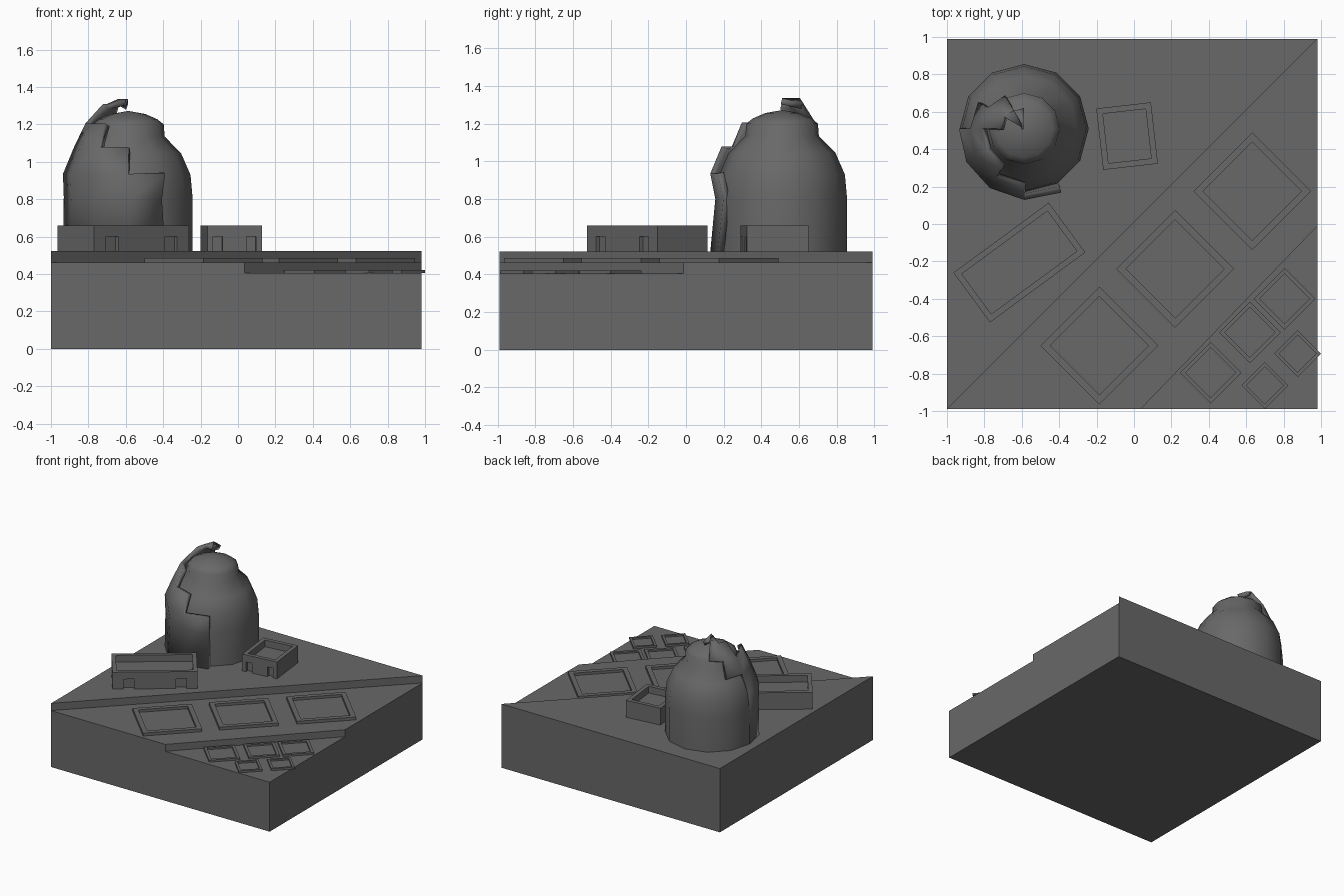
import bpy, bmesh, math
from mathutils import Matrix

if "Cube" in bpy.data.objects:
    bpy.data.objects.remove(bpy.data.objects["Cube"])

# Dark stone grey used on every part
STONE = bpy.data.materials.new("dark_stone")
STONE.diffuse_color = (0.14, 0.14, 0.14, 1)
STONE.use_nodes = True
STONE.node_tree.nodes["Principled BSDF"].inputs["Base Color"].default_value = STONE.diffuse_color


def finish(bm, name):
    bmesh.ops.recalc_face_normals(bm, faces=bm.faces)
    me = bpy.data.meshes.new(name)
    bm.to_mesh(me)
    bm.free()
    me.materials.append(STONE)
    ob = bpy.data.objects.new(name, me)
    bpy.context.collection.objects.link(ob)
    return ob


def box(bm, size, centre):
    return bmesh.ops.create_cube(bm, size=1, matrix=Matrix.Translation(centre) @ Matrix.Diagonal((*size, 1)))


def smooth(ob, angle):
    bpy.ops.object.select_all(action='DESELECT')
    ob.select_set(True)
    bpy.context.view_layer.objects.active = ob
    bpy.ops.object.shade_smooth_by_angle(angle=math.radians(angle))


def raise_faces(bm, faces, dz):
    """Extrude faces vertically, leaving no faces behind."""
    new = bmesh.ops.extrude_face_region(bm, geom=faces)
    bmesh.ops.translate(bm, vec=(0, 0, dz), verts=[v for v in new['geom'] if isinstance(v, bmesh.types.BMVert)])
    old = [f for f in faces if f.is_valid]
    if old:
        bmesh.ops.delete(bm, geom=old, context='FACES')


def tray(name, x, y, z, sx, sy, h, rim, depth, deg):
    """Open-topped box with a rim around a sunken floor."""
    bm = bmesh.new()
    box(bm, (sx, sy, h), (0, 0, h / 2))
    bm.normal_update()
    top = [f for f in bm.faces if f.normal.z > 0.9]
    bmesh.ops.inset_region(bm, faces=top, thickness=rim, use_even_offset=True)
    raise_faces(bm, top, -depth)
    ob = finish(bm, name)
    ob.location = (x, y, z)
    ob.rotation_euler.z = math.radians(deg)
    return ob


# Terraced ground: slab cut along two diagonals, then raised in steps
LOW, MID, HIGH = 0.405, 0.462, 0.522
bm = bmesh.new()
box(bm, (1.98, 1.98, LOW), (-0.01, 0, LOW / 2))
for px, normal in ((-1.0, (1, -1, 0)), (0.035, (0.978, -0.945, 0))):
    bmesh.ops.bisect_plane(bm, geom=bm.verts[:] + bm.edges[:] + bm.faces[:],
                           plane_co=(px, -0.99, 0), plane_no=normal)
for limit, rise in ((1.01, MID - LOW), (-0.01, HIGH - MID)):
    bm.normal_update()
    centres = [(f, f.calc_center_median()) for f in bm.faces if f.normal.z > 0.9]
    raise_faces(bm, [f for f, c in centres if c.x - c.y < limit], rise)
finish(bm, "terraced_ground")

# Field beds on the middle and lower terraces: x, y, half diagonal, rim, level
beds = [(0.632, 0.175, 0.315, 0.037, MID), (0.22, -0.24, 0.315, 0.037, MID), (-0.185, -0.65, 0.315, 0.037, MID),
        (0.62, -0.58, 0.165, 0.022, LOW), (0.41, -0.795, 0.165, 0.022, LOW), (0.805, -0.4, 0.165, 0.022, LOW),
        (0.70, -0.863, 0.125, 0.018, LOW), (0.875, -0.693, 0.125, 0.018, LOW)]
for i, (x, y, hd, rim, z) in enumerate(beds):
    h = 0.024 if z == MID else 0.016
    s = hd * math.sqrt(2)
    tray(f"field_bed_{i + 1}", x, y, z, s, s, h, rim, h - 0.003, 45)


# Flat-roofed huts with parapets and two door recesses in the front wall
def hut(name, x, y, sx, sy, deg, door_x, door_w):
    ob = tray(name, x, y, HIGH, sx, sy, 0.138, 0.032, 0.055, deg)
    bm = bmesh.new()
    for s in (-1, 1):
        box(bm, (door_w, 0.05, 0.18), (s * door_x, -sy / 2, -0.01))
    cut = finish(bm, name + "_door_cutter")
    cut.location, cut.rotation_euler = ob.location, ob.rotation_euler
    cut.hide_render = True
    mod = ob.modifiers.new("doors", 'BOOLEAN')
    mod.operation, mod.object, mod.solver = 'DIFFERENCE', cut, 'EXACT'
    bpy.context.view_layer.objects.active = ob
    bpy.ops.object.modifier_apply(modifier="doors")
    bpy.data.objects.remove(cut)


hut("long_hut", -0.613, -0.206, 0.632, 0.33, 36.3, 0.195, 0.08)
hut("small_hut", -0.037, 0.47, 0.294, 0.33, 6.5, 0.09, 0.05)

# Domed tower, twelve-sided
CX, CY = -0.587, 0.51
profile = [(0.345, HIGH), (0.345, 0.80), (0.333, 0.93), (0.283, 1.045), (0.195, 1.135),
           (0.19, 1.20), (0.155, 1.228), (0.09, 1.256), (0, 1.272)]
bm = bmesh.new()
vs = [bm.verts.new((r, 0, z)) for r, z in profile]
es = [bm.edges.new(p) for p in zip(vs, vs[1:])]
bmesh.ops.spin(bm, geom=vs + es, cent=(0, 0, 0), axis=(0, 0, 1), angle=math.tau, steps=12)
bmesh.ops.remove_doubles(bm, verts=bm.verts, dist=0.0005)
tower = finish(bm, "domed_tower")
tower.location = (CX, CY, 0)
smooth(tower, 80)

# Broken outer shell winding up around the tower in stepped columns
rows = [(0.345, HIGH), (0.34, 0.80), (0.345, 0.935), (0.285, 1.08), (0.225, 1.205), (0.13, 1.31), (0.02, 1.335)]
bulge = [0.05, 0.036, 0.022, 0.012, 0.004, 0.0, -0.02, -0.02]
spans = [(0, 2), (0, 3), (0, 4), (0, 4), (4, 5), (4, 5), (5, 6)]
bm = bmesh.new()
grid = {}


def point(c, r):
    if (c, r) not in grid:
        a = math.radians(-60 - 30 * c)
        rad, z = rows[r]
        rad += bulge[c] * (0.4 if r == 1 and c < 3 else 1)
        grid[c, r] = bm.verts.new((rad * math.cos(a), rad * math.sin(a), z + 0.025 * (c == 6 and r == 5)))
    return grid[c, r]


for c, (lo, hi) in enumerate(spans):
    for r in range(lo, hi):
        bm.faces.new((point(c + 1, r), point(c, r), point(c, r + 1), point(c + 1, r + 1)))
# Closing shards that join the shell to the crown
bm.faces.new((point(5, 5), point(6, 5), point(5, 6)))
bm.faces.new((point(5, 3), point(4, 3), point(4, 4), point(5, 4)))
shell = finish(bm, "tower_broken_shell")
if sum(p.normal.dot(p.center) for p in shell.data.polygons) < 0:
    shell.data.flip_normals()
shell.location = (CX, CY, 0)
mod = shell.modifiers.new("thickness", 'SOLIDIFY')
mod.thickness, mod.offset = 0.035, -1
smooth(shell, 35)
